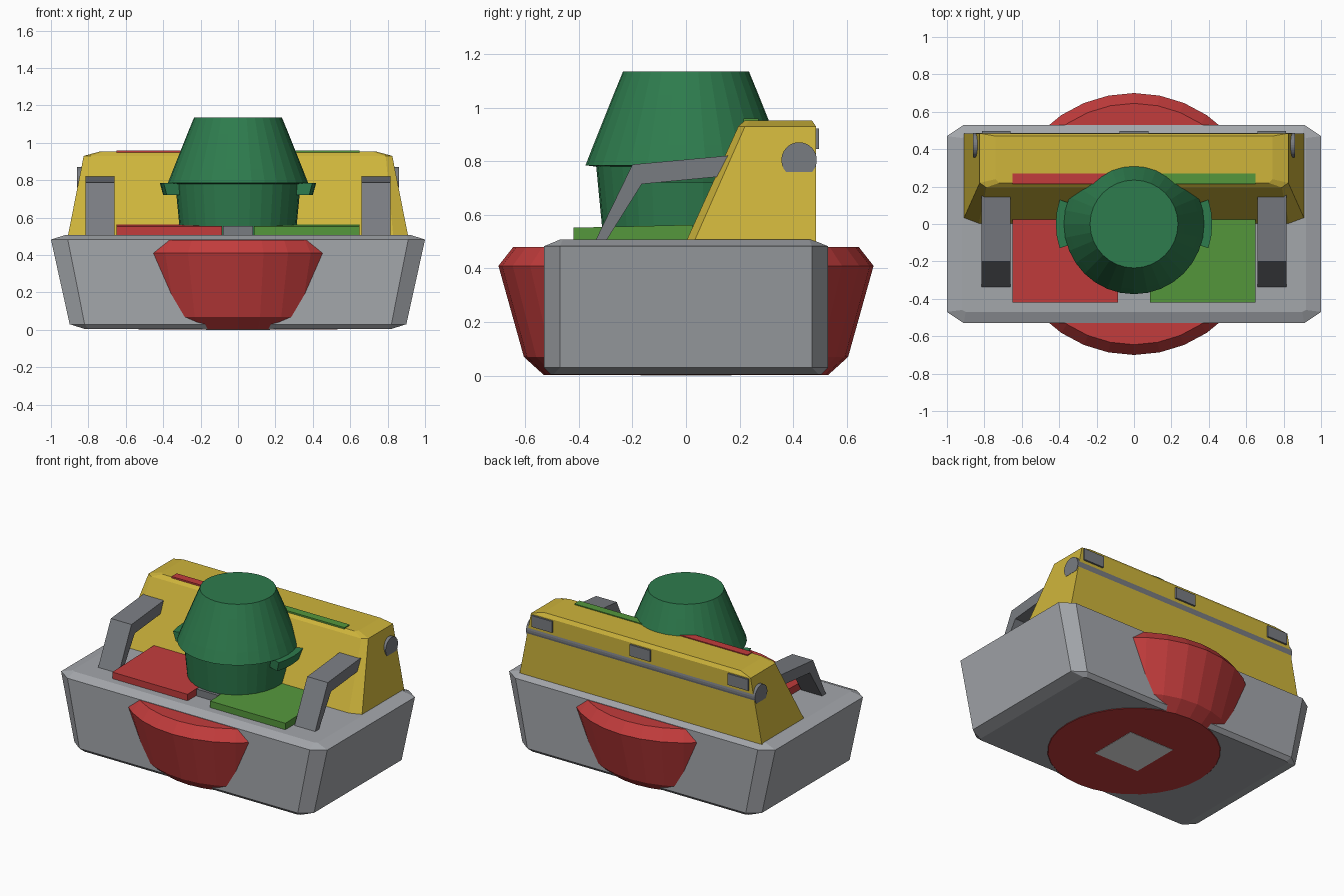
import bpy, bmesh
from math import sin, cos, tau, radians

cube = bpy.data.objects.get("Cube")
if cube:
    bpy.data.objects.remove(cube, do_unlink=True)


def material(name, r, g, b):
    m = bpy.data.materials.new(name)
    m.use_nodes = True
    m.diffuse_color = (r, g, b, 1)
    m.node_tree.nodes["Principled BSDF"].inputs["Base Color"].default_value = (r, g, b, 1)
    return m


GREY = material("light grey", .37, .385, .41)
STEEL = material("dark grey", .19, .2, .22)
RED = material("red", .54, .045, .045)
GREEN = material("dark green", .027, .2, .075)
LEAF = material("bright green", .09, .31, .045)
YELLOW = material("yellow", .62, .46, .044)
PALE = material("pale white", .85, .86, .85)


def finish(name, bm, mat):
    bmesh.ops.recalc_face_normals(bm, faces=bm.faces)
    mesh = bpy.data.meshes.new(name)
    bm.to_mesh(mesh)
    bm.free()
    mesh.materials.append(mat)
    obj = bpy.data.objects.new(name, mesh)
    bpy.context.collection.objects.link(obj)
    return obj


def loft_mesh(rings):
    """Skin a stack of equal-length point rings and cap both ends."""
    bm = bmesh.new()
    loops = [[bm.verts.new(p) for p in ring] for ring in rings]
    n = len(loops[0])
    for a, b in zip(loops, loops[1:]):
        for i in range(n):
            j = (i + 1) % n
            bm.faces.new((a[i], a[j], b[j], b[i]))
    bm.faces.new(loops[0][::-1])
    bm.faces.new(loops[-1])
    return bm


def lathe_mesh(profile, sides=32):
    return loft_mesh([[(r * cos(tau * i / sides), r * sin(tau * i / sides), z)
                       for i in range(sides)] for r, z in profile])


def box(name, mat, x0, x1, y0, y1, z0, z1):
    corners = [(x0, y0), (x1, y0), (x1, y1), (x0, y1)]
    return finish(name, loft_mesh([[(x, y, z) for x, y in corners] for z in (z0, z1)]), mat)


def side_extrusion(name, mat, profile, x0, x1):
    """Extrude a (y, z) outline along x."""
    return finish(name, loft_mesh([[(x, y, z) for y, z in profile] for x in (x0, x1)]), mat)


def symmetric_ring(half, z):
    """Mirror a right-hand outline to the left and place it at height z."""
    return [(x, y, z) for x, y in half] + [(-x, y, z) for x, y in reversed(half)]


# Tapered hull with chamfered corners
def hull_ring(hx, hy, cx, cy, z):
    return symmetric_ring([(hx - cx, -hy), (hx, cy - hy), (hx, hy - cy), (hx - cx, hy)], z)


finish("hull", loft_mesh([
    hull_ring(.82, .505, .02, .01, .005), hull_ring(.9, .53, .08, .06, .03),
    hull_ring(1, .53, .09, .06, .483), hull_ring(.92, .47, .02, .01, .508)]), GREY)

# Round bowl passing through the hull
finish("bowl", lathe_mesh([(.53, .002), (.605, .07), (.7, .41), (.645, .48)]), RED)
box("bottom_plate", PALE, -.17, .17, -.17, .17, 0, .008)

# Sloped rear housing
finish("rear_housing", loft_mesh([
    symmetric_ring([(.83, 0), (.91, .03), (.91, .485)], .5),
    symmetric_ring([(.79, .195), (.825, .22), (.825, .485)], .93),
    symmetric_ring([(.72, .22), (.74, .24), (.74, .47)], .953)]), YELLOW)

# Coloured pads in front of the housing and matching strips on its top
for side, mat, s in (("right", RED, -1), ("left", LEAF, 1)):
    x0, x1 = sorted((s * .085, s * .65))
    side_extrusion(side + "_pad", mat,
                   [(-.42, .5), (-.42, .552), (.025, .563), (.025, .5)], x0, x1)
    box(side + "_top_strip", mat, x0, x1, .215, .27, .94, .959)
box("centre_block", STEEL, -.08, .08, -.33, -.05, .5, .555)

# Turret: fluted cup with a recessed window facing front
bm = lathe_mesh([(.308, .5), (.335, .78), (.375, .785), (.346, .86), (.27, 1.05), (.235, 1.135)])
window = [f for f in bm.faces
          if .86 < f.calc_center_median().z < 1.05 and f.calc_center_median().y < 0
          and abs(f.calc_center_median().x) < -.65 * f.calc_center_median().y]
result = bmesh.ops.extrude_face_region(bm, geom=window)
for v in (g for g in result["geom"] if isinstance(g, bmesh.types.BMVert)):
    k = 1 - .04 / v.co.xy.length
    v.co.x *= k
    v.co.y *= k
finish("turret", bm, GREEN)

# Curved side grips on the turret
for side, s in (("right", -1), ("left", 1)):
    section = [(.31, .72), (.4, .72), (.418, .785), (.31, .785)]
    rings = [[(s * r * cos(radians(a)), r * sin(radians(a)), z) for r, z in section]
             for a in (-18, -9, 0, 9, 18)]
    finish(side + "_grip", loft_mesh(rings), GREEN)

    # Bent support arms from the deck to the housing
    side_extrusion(side + "_arm", STEEL,
                   [(-.34, .5), (-.2, .788), (.2, .825), (.2, .75), (-.165, .715), (-.3, .5)],
                   *sorted((s * .66, s * .815)))

# Hinge rod with a flat underside, and hinge plates
rod = [(.422 + .066 * cos(radians(a)), .805 + .066 * sin(radians(a)))
       for a in range(-42, 223, 12)]
side_extrusion("hinge_rod", STEEL, rod, -.86, .86)
for name, x in (("right_hinge", -.737), ("centre_hinge", 0), ("left_hinge", .737)):
    box(name, STEEL, x - .077, x + .077, .465, .497, .845, .922)
